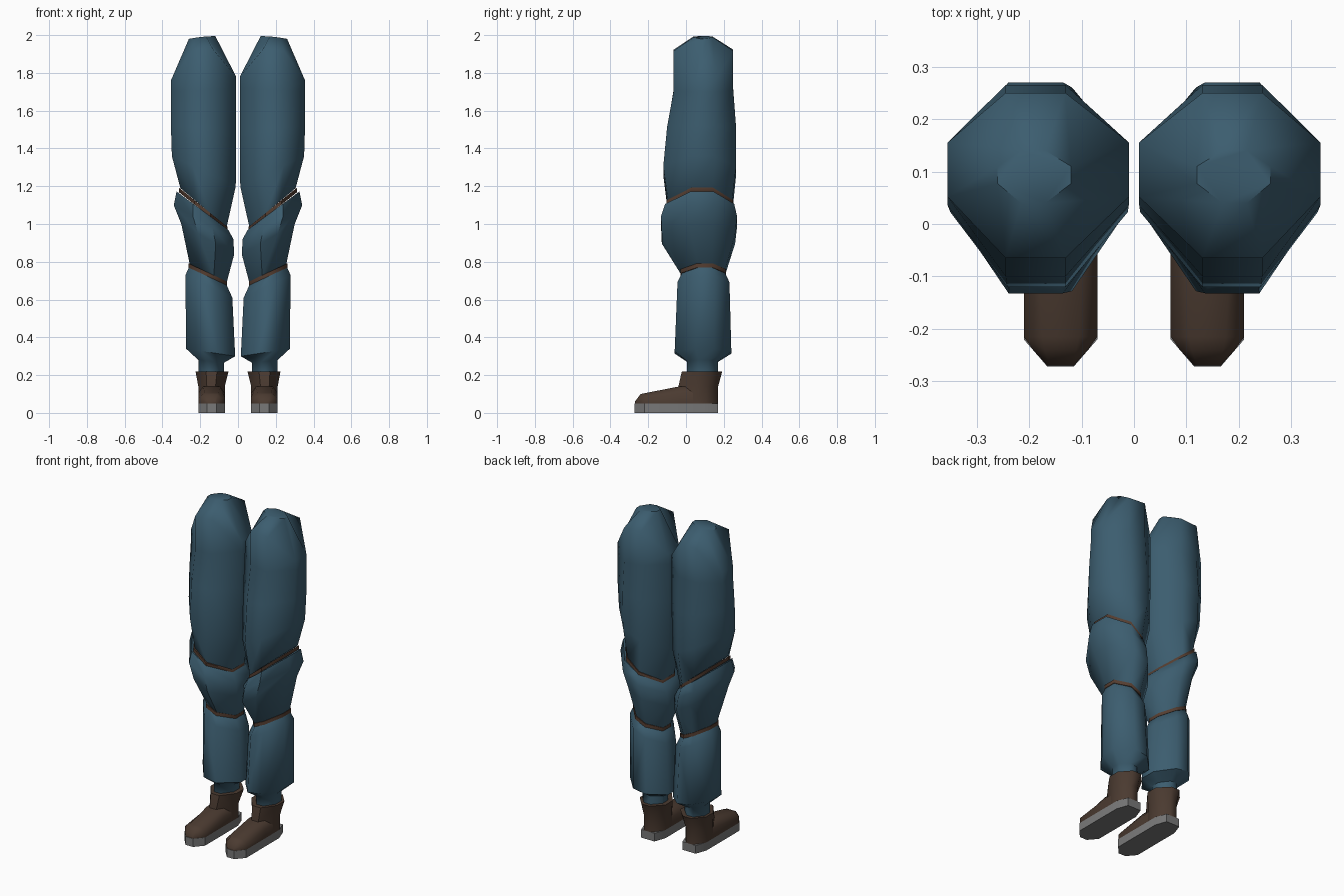
import bpy, bmesh, math

cube = bpy.data.objects.get("Cube")
if cube:
    bpy.data.objects.remove(cube, do_unlink=True)


def material(name, rgb):
    m = bpy.data.materials.new(name)
    m.use_nodes = True
    m.diffuse_color = (*rgb, 1)
    bsdf = m.node_tree.nodes["Principled BSDF"]
    bsdf.inputs["Base Color"].default_value = (*rgb, 1)
    bsdf.inputs["Roughness"].default_value = 0.8
    return m


BLUE = material("blue cloth", (0.045, 0.11, 0.16))
SEAM = material("brown trim", (0.09, 0.047, 0.03))
LEATHER = material("brown leather", (0.07, 0.043, 0.03))
RUBBER = material("grey rubber", (0.19, 0.19, 0.19))

# Unit octagon, as fractions of the width and depth
OCT = [(0, .37), (.35, 0), (.68, 0), (1, .37), (1, .7), (.68, 1), (.35, 1), (0, .7)]


def ring(x0, x1, y0, y1, z_in, z_out, bump=0):
    """Octagon tilted from the inner to the outer side; bump lifts front and back."""
    return [(x0 + (x1 - x0) * u, y0 + (y1 - y0) * v,
             z_in + (z_out - z_in) * u + (bump if 0 < u < 1 else 0)) for u, v in OCT]


def loft(name, rings, mat, angle=55):
    """Skin a stack of rings with end caps, once for each leg."""
    for label, sign in (("left", 1), ("right", -1)):
        bm = bmesh.new()
        loops = [[bm.verts.new((sign * x, y, z)) for x, y, z in r] for r in rings]
        for a, b in zip(loops, loops[1:]):
            n = len(a)
            for i in range(n):
                j = (i + 1) % n
                bm.faces.new((a[i], a[j], b[j], b[i]))
        bm.faces.new(loops[0])
        bm.faces.new(loops[-1])
        bmesh.ops.recalc_face_normals(bm, faces=bm.faces)
        me = bpy.data.meshes.new(f"{label}_{name}")
        bm.to_mesh(me)
        bm.free()
        me.materials.append(mat)
        me.shade_smooth()
        me.set_sharp_from_angle(angle=math.radians(angle))
        ob = bpy.data.objects.new(f"{label}_{name}", me)
        bpy.context.collection.objects.link(ob)


# Upper leg, closed by a low dome
loft("thigh", [
    ring(.06, .305, -.095, .245, .985, 1.19),
    ring(.012, .35, -.12, .265, 1.2, 1.36),
    ring(.01, .355, -.1, .265, 1.5, 1.52),
    ring(.01, .355, -.065, .25, 1.72, 1.7),
    ring(.01, .355, -.065, .25, 1.78, 1.76, .15),
    ring(.12, .26, .04, .14, 1.995, 1.98, .003),
], BLUE)

# Trim between thigh and knee
loft("thigh_trim", [
    ring(.056, .312, -.103, .25, .965, 1.168),
    ring(.056, .312, -.103, .25, .985, 1.192),
], SEAM)

# Padded knee
loft("knee", [
    ring(.06, .255, -.02, .205, .69, .785),
    ring(.02, .3, -.128, .26, .84, 1.0),
    ring(.025, .34, -.132, .27, .92, 1.1),
    ring(.05, .325, -.11, .255, .968, 1.172),
], BLUE)

# Trim between knee and calf
loft("knee_trim", [
    ring(.058, .263, -.028, .212, .675, .77),
    ring(.058, .263, -.028, .212, .695, .792),
], SEAM)

# Lower leg gathered at the ankle
loft("calf", [
    ring(.075, .21, .005, .17, .19, .19),
    ring(.075, .21, .005, .17, .265, .28),
    ring(.015, .275, -.06, .24, .3, .34),
    ring(.03, .278, -.045, .23, .61, .73),
    ring(.062, .258, -.02, .205, .68, .775),
], BLUE)

# Boot shaft, flared at the top
loft("boot_shaft", [
    ring(.07, .21, -.04, .17, .05, .05),
    ring(.07, .21, -.04, .17, .14, .14),
    ring(.05, .225, -.022, .192, .22, .22),
], LEATHER)


def toe_section(y, half, top_half, shoulder, top):
    c = .14
    return [(c - half, y, .05), (c - half, y, shoulder), (c - top_half, y, top),
            (c + top_half, y, top), (c + half, y, shoulder), (c + half, y, .05)]


# Foot of the boot
loft("boot_foot", [
    toe_section(-.27, .025, .02, .055, .06),
    toe_section(-.24, .052, .03, .075, .1),
    toe_section(-.215, .07, .035, .08, .105),
    toe_section(-.035, .07, .045, .105, .14),
    toe_section(.05, .07, .045, .105, .14),
], LEATHER)

# Flat sole with tapered toe
outline = [(.115, -.272), (.165, -.272), (.21, -.22), (.21, .1),
           (.185, .17), (.095, .17), (.07, .1), (.07, -.22)]
loft("boot_sole", [[(x, y, z) for x, y in outline] for z in (0, .05)], RUBBER, 30)
